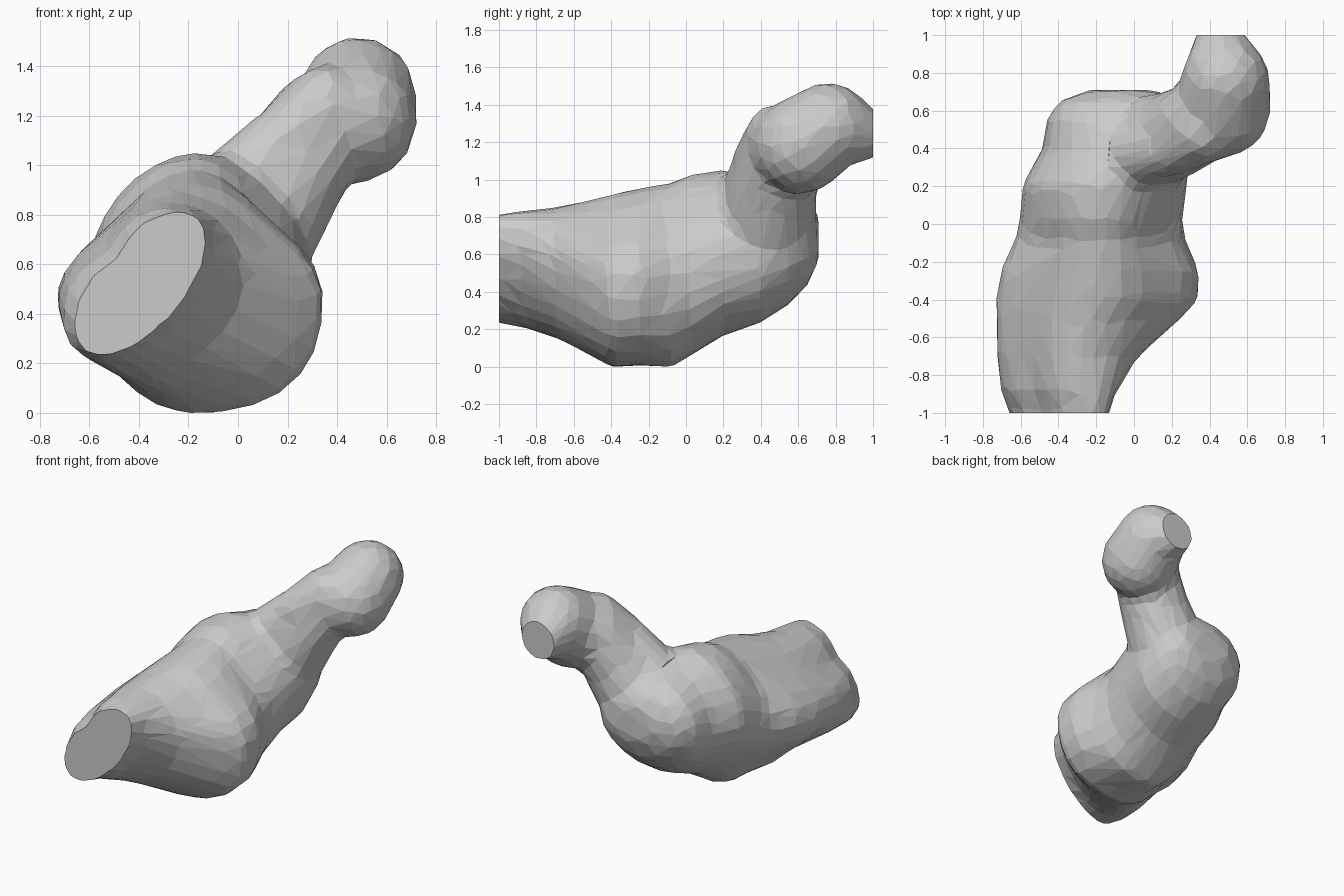
import bpy, bmesh, math
from mathutils import Vector

if "Cube" in bpy.data.objects:
    bpy.data.objects.remove(bpy.data.objects["Cube"])

RING = 28
bm = bmesh.new()

# Body: skewed oval sections along y
# (y, x min, x max, z min, z max, skew, upper-left pinch, weight of the other quadrants)
SECTIONS = [
    (-1.08, -.64, -.15, .24, .80, .68, .26, 0),
    (-1.00, -.66, -.13, .225, .81, .66, .26, 0),
    (-.88, -.71, -.09, .205, .83, .48, .22, 0),
    (-.70, -.73, .03, .145, .85, .25, .17, .4),
    (-.50, -.735, .25, .05, .89, .05, .13, 1),
    (-.40, -.735, .345, -.01, .92, .0, .13, 1),
    (-.25, -.71, .345, .0, .95, .0, .13, 1),
    (-.08, -.63, .27, -.01, .98, .0, .10, 1),
    (.02, -.605, .255, .05, 1.025, .0, .06, .8),
    (.20, -.595, .28, .16, 1.05, .0, .03, .5),
    (.40, -.485, .30, .23, 1.0, .0, .0, .2),
    (.55, -.465, .27, .325, .96, .0, .0, 0),
    (.65, -.40, .22, .43, .90, .0, .0, 0),
    (.71, -.24, .12, .56, .80, .0, .0, 0),
]
LOWER_LEFT, LOWER_RIGHT, UPPER_RIGHT = .15, -.07, .13
rings = []
for y, x0, x1, z0, z1, skew, ul, w in SECTIONS:
    ring = []
    for i in range(RING):
        t = math.tau * i / RING
        u, v = math.cos(t), math.sin(t + skew)
        if u < 0:
            k = ul if v > 0 else w * LOWER_LEFT
        else:
            k = w * (UPPER_RIGHT if v > 0 else LOWER_RIGHT)
        f = 1 - k * math.sin(2 * math.atan2(v, u)) ** 2
        ring.append(bm.verts.new(((x0 + x1) / 2 + (x1 - x0) / 2 * u * f, y,
                                  (z0 + z1) / 2 + (z1 - z0) / 2 * v * f)))
    rings.append(ring)
for a, b in zip(rings, rings[1:]):
    for i in range(RING):
        j = (i + 1) % RING
        bm.faces.new((a[i], a[j], b[j], b[i]))
bm.faces.new(rings[0])
bm.faces.new(rings[-1][::-1])
bmesh.ops.recalc_face_normals(bm, faces=bm.faces[:])
mesh = bpy.data.meshes.new("rough_volume")
bm.to_mesh(mesh)
bm.free()


def capsule(p, q):
    """Tapered capsule: convex hull of two balls (x, y, z, radius)."""
    hull = bmesh.new()
    for x, y, z, r in (p, q):
        ball = bmesh.ops.create_icosphere(hull, subdivisions=3, radius=r)
        bmesh.ops.translate(hull, verts=ball["verts"], vec=(x, y, z))
    bmesh.ops.delete(hull, geom=hull.edges[:], context='EDGES_FACES')
    bmesh.ops.convex_hull(hull, input=hull.verts[:])
    loose = [v for v in hull.verts if not v.link_faces]
    bmesh.ops.delete(hull, geom=loose, context='VERTS')
    bmesh.ops.recalc_face_normals(hull, faces=hull.faces[:])
    out = bpy.data.meshes.new("link")
    hull.to_mesh(out)
    hull.free()
    return out


# Neck and head: chain of tapered capsules, plus fillers at the neck front
CHAIN = [(.06, .43, .72, .26), (.195, .465, .94, .235), (.33, .53, 1.15, .22),
         (.465, .615, 1.18, .26), (.485, .76, 1.28, .235), (.445, 1.01, 1.22, .105)]
BUMP = [(.19, .40, 1.09, .155), (.36, .49, 1.23, .17)]
FILLER = [(.02, .37, .90, .19), (.15, .40, 1.05, .16)]
bm = bmesh.new()
bm.from_mesh(mesh)
for p, q in list(zip(CHAIN, CHAIN[1:])) + [BUMP, FILLER]:
    part = capsule(p, q)
    bm.from_mesh(part)
    bpy.data.meshes.remove(part)
bm.to_mesh(mesh)
bm.free()

body = bpy.data.objects.new("lumpy_body", mesh)
bpy.context.collection.objects.link(body)


def baked(obj):
    """Mesh of the object with its modifiers applied."""
    dg = bpy.context.evaluated_depsgraph_get()
    out = bpy.data.meshes.new_from_object(obj.evaluated_get(dg))
    obj.modifiers.clear()
    return out


# Fuse the volumes and keep only the outer skin
remesh = body.modifiers.new("fuse", 'REMESH')
remesh.mode = 'VOXEL'
remesh.voxel_size = .03
body.data = baked(body)
bm = bmesh.new()
bm.from_mesh(body.data)
top = max(bm.verts, key=lambda v: v.co.z)
skin, stack = {top}, [top]
while stack:
    v = stack.pop()
    for e in v.link_edges:
        o = e.other_vert(v)
        if o not in skin:
            skin.add(o)
            stack.append(o)
bmesh.ops.delete(bm, geom=[v for v in bm.verts if v not in skin], context='VERTS')
bm.to_mesh(body.data)
bm.free()

# Soften the join and reduce to coarse facets
soft = body.modifiers.new("soften", 'SMOOTH')
soft.factor = .5
soft.iterations = 8
dec = body.modifiers.new("facets", 'DECIMATE')
dec.ratio = .05
body.data = baked(body)

# Flat cut ends at both extremes of y
bm = bmesh.new()
bm.from_mesh(body.data)
for s in (-1, 1):
    cut = bmesh.ops.bisect_plane(bm, geom=bm.verts[:] + bm.edges[:] + bm.faces[:],
                                 plane_co=(0, s, 0), plane_no=(0, s, 0), clear_outer=True)
    rim = [e for e in cut["geom_cut"] if isinstance(e, bmesh.types.BMEdge)]
    bmesh.ops.holes_fill(bm, edges=rim, sides=0)
bmesh.ops.recalc_face_normals(bm, faces=bm.faces[:])
low = min(v.co.z for v in bm.verts)
bmesh.ops.translate(bm, verts=bm.verts[:], vec=Vector((0, 0, -low)))
for f in bm.faces:
    f.smooth = False
bm.to_mesh(body.data)
bm.free()
